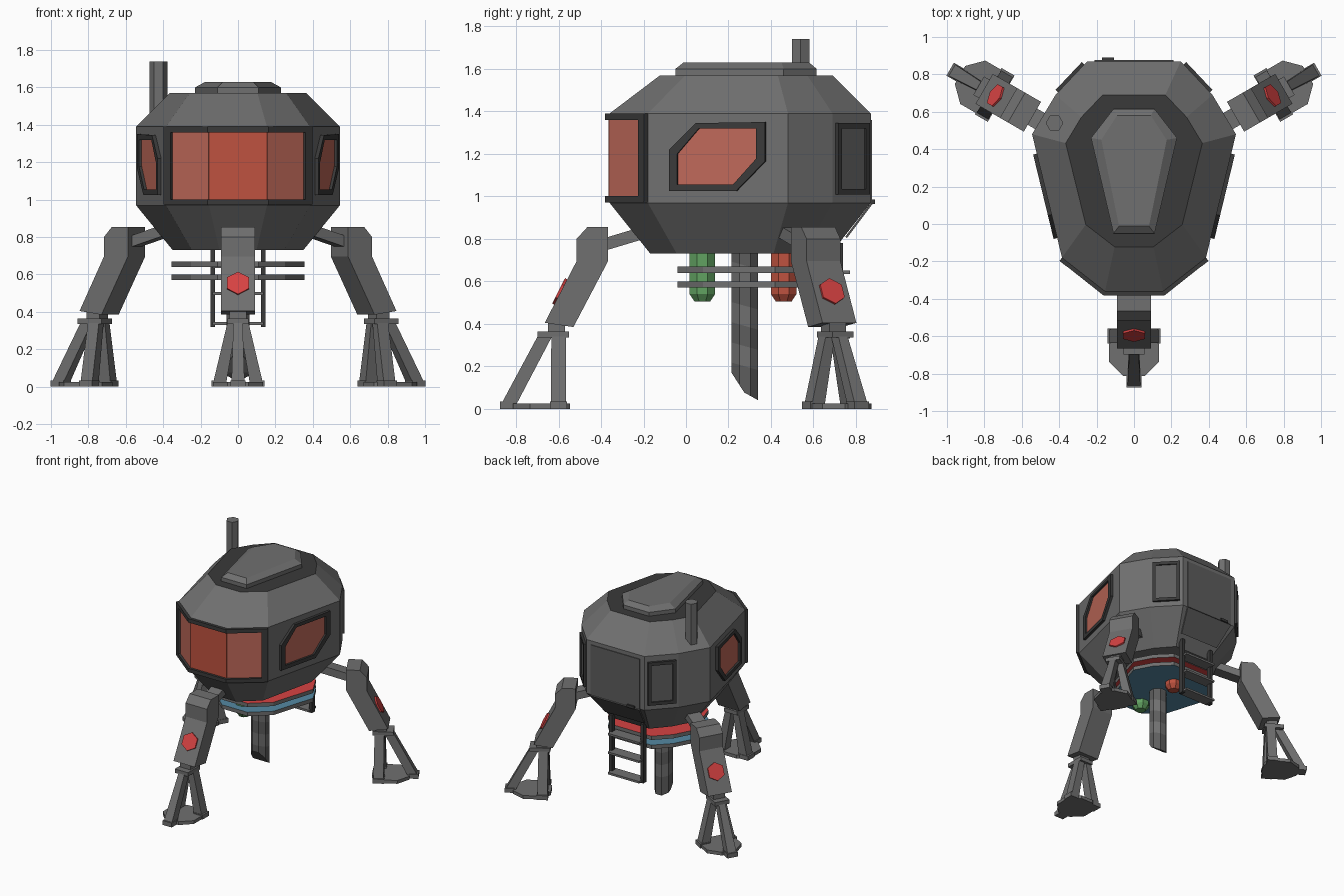
import bpy, bmesh, math
from mathutils import Vector, Matrix

if "Cube" in bpy.data.objects:
    bpy.data.objects.remove(bpy.data.objects["Cube"])


def material(name, r, g, b):
    m = bpy.data.materials.new(name)
    m.diffuse_color = (r, g, b, 1)
    m.use_nodes = True
    m.node_tree.nodes["Principled BSDF"].inputs["Base Color"].default_value = m.diffuse_color
    return m


GREY = material("hull grey", .16, .16, .16)
PANEL = material("panel grey", .11, .11, .11)
DARK = material("dark trim", .042, .042, .042)
GLASS = material("salmon glass", .52, .14, .10)
ORANGE = material("orange red", .52, .085, .05)
RED = material("red", .68, .055, .055)
GREEN = material("green", .12, .36, .12)
BLUE = material("blue", .09, .25, .36)


def loft(name, rings, mats, M=Matrix(), loop=False, rule=None):
    """Skin rings of equal length; cap the ends, or join last ring to first."""
    bm = bmesh.new()
    vs = [[bm.verts.new(M @ Vector(p)) for p in r] for r in rings]
    n = len(rings[0])
    pairs = list(zip(vs, vs[1:])) + ([(vs[-1], vs[0])] if loop else [])
    for a, b in pairs:
        for i in range(n):
            j = (i + 1) % n
            bm.faces.new((a[i], a[j], b[j], b[i]))
    if not loop:
        bm.faces.new(vs[0])
        bm.faces.new(vs[-1])
    bmesh.ops.recalc_face_normals(bm, faces=bm.faces)
    bm.normal_update()
    if rule:
        for f in bm.faces:
            f.material_index = rule(f)
    me = bpy.data.meshes.new(name)
    bm.to_mesh(me)
    bm.free()
    for m in mats if isinstance(mats, list) else [mats]:
        me.materials.append(m)
    ob = bpy.data.objects.new(name, me)
    bpy.context.collection.objects.link(ob)
    return ob


def flat(pts, z):
    return [(x, y, z) for x, y in pts]


def rect(x, y, hx, hy):
    return [(x - hx, y - hy), (x + hx, y - hy), (x + hx, y + hy), (x - hx, y + hy)]


def ngon(x, y, r, n, a0=0):
    return [(x + r * math.cos(a0 + 2 * math.pi * i / n),
             y + r * math.sin(a0 + 2 * math.pi * i / n)) for i in range(n)]


def box(name, x, y, hx, hy, z0, z1, mat, M=Matrix()):
    return loft(name, [flat(rect(x, y, hx, hy), z0), flat(rect(x, y, hx, hy), z1)], mat, M)


def mirrored(half):
    return half + [(-x, y) for x, y in reversed(half)]


def on_wall(a, b, pts, d, side=1):
    """Map (distance along wall a-b, height) points to 3D, pushed out by d."""
    a, b = Vector(a), Vector(b)
    t = (b - a).normalized()
    out = []
    for u, z in pts:
        p = a + t * u + Vector((t.y, -t.x)) * d
        out.append((p.x * side, p.y, z))
    return out


def panel(name, a, b, pts, d, mat, side=1):
    loft(name, [on_wall(a, b, pts, -.01, side), on_wall(a, b, pts, d, side)], mat)


def frame(name, a, b, outer, inner, d, side=1):
    w = lambda p, e: on_wall(a, b, p, e, side)
    loft(name, [w(outer, -.01), w(outer, d), w(inner, d), w(inner, -.01)], DARK, loop=True)


# Hull: ten-sided outline lofted through four levels, dark flat roof
F, D, S, R, B = (.155, -.36), (.385, -.18), (.545, .48), (.42, .69), (.25, .87)
outline = mirrored([F, D, S, R, B])


def scaled(sx, sy, c):
    return [(x * sx, c + (y - c) * sy) for x, y in outline]


loft("hull", [flat(scaled(.64, .69, .26), .73), flat(outline, .97), flat(outline, 1.39),
              flat(scaled(.67, .66, .34), 1.57)], [GREY, DARK],
     rule=lambda f: int(f.normal.z > .99))

# Roof hatch and chimney
hatch = mirrored([(.11, -.05), (.23, .46), (.11, .615)])
hatch_top = mirrored([(.08, -.012), (.175, .45), (.09, .58)])
loft("roof_hatch", [flat(hatch, 1.56), flat(hatch, 1.60), flat(hatch_top, 1.63)], GREY)
chimney = ngon(-.425, .54, .047, 6)
loft("chimney", [flat(chimney, 1.38), flat(chimney, 1.74)], GREY)

# Front window: ledges, corner posts, three panes
ledge = [(-.393, -.2), (-.163, -.382), (.163, -.382), (.393, -.2),
         (.38, -.17), (.15, -.34), (-.15, -.34), (-.38, -.17)]
for n, z in (("lower", .972), ("upper", 1.36)):
    loft(n + "_window_ledge", [flat(ledge, z), flat(ledge, z + .03)], DARK)
panel("centre_pane", (-F[0], F[1]), F, [(0, .99), (.31, .99), (.31, 1.37), (0, 1.37)], .004, ORANGE)
for s in (1, -1):
    panel("side_pane", F, D, [(0, .99), (.25, .99), (.25, 1.37), (0, 1.37)], .004, GLASS, s)
    panel("window_post", F, D, [(.245, .975), (.292, .975), (.292, 1.39), (.245, 1.39)], .022, DARK, s)

# Side windows and rear quarter hatches
win_o = [(-.075, 1.22), (.05, 1.345), (.376, 1.35), (.376, 1.165), (.24, 1.025), (-.075, 1.025)]
win_i = [(-.037, 1.2), (.065, 1.32), (.335, 1.32), (.335, 1.178), (.225, 1.055), (-.037, 1.055)]
k = (Vector(S) - Vector(D)).length / (S[1] - D[1])
along = lambda pts: [((y - D[1]) * k, z) for y, z in pts]
for s in (1, -1):
    frame("side_window_frame", D, S, along(win_o), along(win_i), .02, s)
    panel("side_window", D, S, along(win_i), .005, GLASS, s)
    o = [(.02, 1.01), (.225, 1.01), (.225, 1.345), (.02, 1.345)]
    i = [(.045, 1.035), (.2, 1.035), (.2, 1.32), (.045, 1.32)]
    frame("quarter_hatch_frame", R, B, o, i, .018, s)
    panel("quarter_hatch", R, B, i, .008, PANEL, s)

# Rear door bending onto the lower slope, with handle
door = [(-.21, .872, 1.36), (.21, .872, 1.36), (.22, .872, .97), (.18, .758, .82), (-.18, .758, .82),
        (-.22, .872, .97)]
for n, z in (("rear_door", 0),):
    a = [(-.21, 1.36), (.21, 1.36), (.21, .97), (-.21, .97)]
    loft(n + "_upper", [[(x, .86, z) for x, z in a], [(x, .876, z) for x, z in a]], PANEL)
    low = [(-.21, .87, .97), (.21, .87, .97), (.17, .75, .81), (-.17, .75, .81)]
    loft(n + "_lower", [low, [(x, y + .008, z - .006) for x, y, z in low]], PANEL)
box("door_handle", -.14, .877, .032, .012, .965, .985, DARK)

# Coloured plates under the hull, grey rims
deck = mirrored([(.11, -.04), (.25, .08), (.355, .42), (.28, .56), (.17, .67)])
for n, z, c in (("upper", .64, RED), ("lower", .57, BLUE)):
    loft(n + "_deck", [flat(deck, z), flat(deck, z + .03)], [GREY, c],
         rule=lambda f: int(abs(f.normal.z) > .9))

# Canisters
for n, y, c in (("green", .077, GREEN), ("orange", .46, ORANGE)):
    loft(n + "_canister", [flat(ngon(0, y, q, 8, math.pi / 8), z)
                           for q, z in ((.04, .505), (.065, .54), (.065, .74))], c)

# Striped probe with slanted tip
probe = ngon(0, .277, .067, 8, math.pi / 8)
ob = loft("probe", [flat(probe, 0), flat(probe, .74)], [GREY, PANEL])
bm = bmesh.new()
bm.from_mesh(ob.data)
geom = lambda: bm.verts[:] + bm.edges[:] + bm.faces[:]
for co, no in (((0, .34, .04), (0, -.07, -.125)), ((0, .24, .13), (0, -.14, -.09))):
    bmesh.ops.bisect_plane(bm, geom=geom(), plane_co=co, plane_no=no, clear_outer=True)
    bmesh.ops.holes_fill(bm, edges=[e for e in bm.edges if e.is_boundary])
for i in range(6):
    bmesh.ops.bisect_plane(bm, geom=geom(), plane_co=(0, .277, .2 + .095 * i), plane_no=(0, .28, 1))
bmesh.ops.recalc_face_normals(bm, faces=bm.faces)
for f in bm.faces:
    c = f.calc_center_median()
    f.material_index = math.floor((c.z + .28 * (c.y - .277) - .2) / .095) % 2
bm.to_mesh(ob.data)
bm.free()

# Ladder
for s in (1, -1):
    box("ladder_rail", s * .135, .72, .013, .018, .32, .78, DARK)
for z in (.635, .49, .33):
    box("ladder_rung", 0, .728, .135, .045, z, z + .016, GREY)

# Three legs, the front one turned about the hull centre
C = Vector((0, .26, 0))
profile = [(-.367, .855), (-.465, .855), (-.515, .80), (-.515, .695), (-.665, .405),
           (-.53, .385), (-.367, .695)]
n = Vector((0, -.89, .453))
up = Vector((0, .453, .89))
for name, deg in (("front", 0), ("right", 120), ("left", 240)):
    M = Matrix.Translation(C) @ Matrix.Rotation(math.radians(deg), 4, 'Z') @ Matrix.Translation(-C)
    loft(name + "_leg", [[(x, y, z) for y, z in profile] for x in (-.092, .092)], GREY, M)
    loft(name + "_leg_strut", [[(x, y, z + h) for x, h in rect(0, 0, .05, .03)]
                               for y, z in ((-.38, .775), (-.08, .865))], GREY, M)
    bolt = [Vector((0, -.589, .55)) + Vector((1, 0, 0)) * x + up * h
            for x, h in ngon(0, 0, .067, 6, math.pi / 6)]
    loft(name + "_leg_bolt", [[p - n * .01 for p in bolt], [p + n * .012 for p in bolt]], RED, M)
    box(name + "_knuckle", 0, -.61, .045, .04, .35, .41, GREY, M)
    box(name + "_ankle", 0, -.625, .057, .074, .335, .365, GREY, M)
    for x0, y0, x1, y1 in ((.032, -.6, .098, -.6), (-.032, -.6, -.098, -.6), (0, -.665, 0, -.835)):
        loft(name + "_foot_strut", [flat(rect(x0, y0, .025, .034), .34),
                                    flat(rect(x1, y1, .035, .036), .02)], GREY, M)
        box(name + "_foot_pad", x1 * 1.05, y1, .04, .04, 0, .034, GREY, M)
    foot = ngon(0, -.68, .145, 8, math.pi / 8)
    loft(name + "_foot", [flat(foot, 0), flat(foot, .026)], GREY, M)
